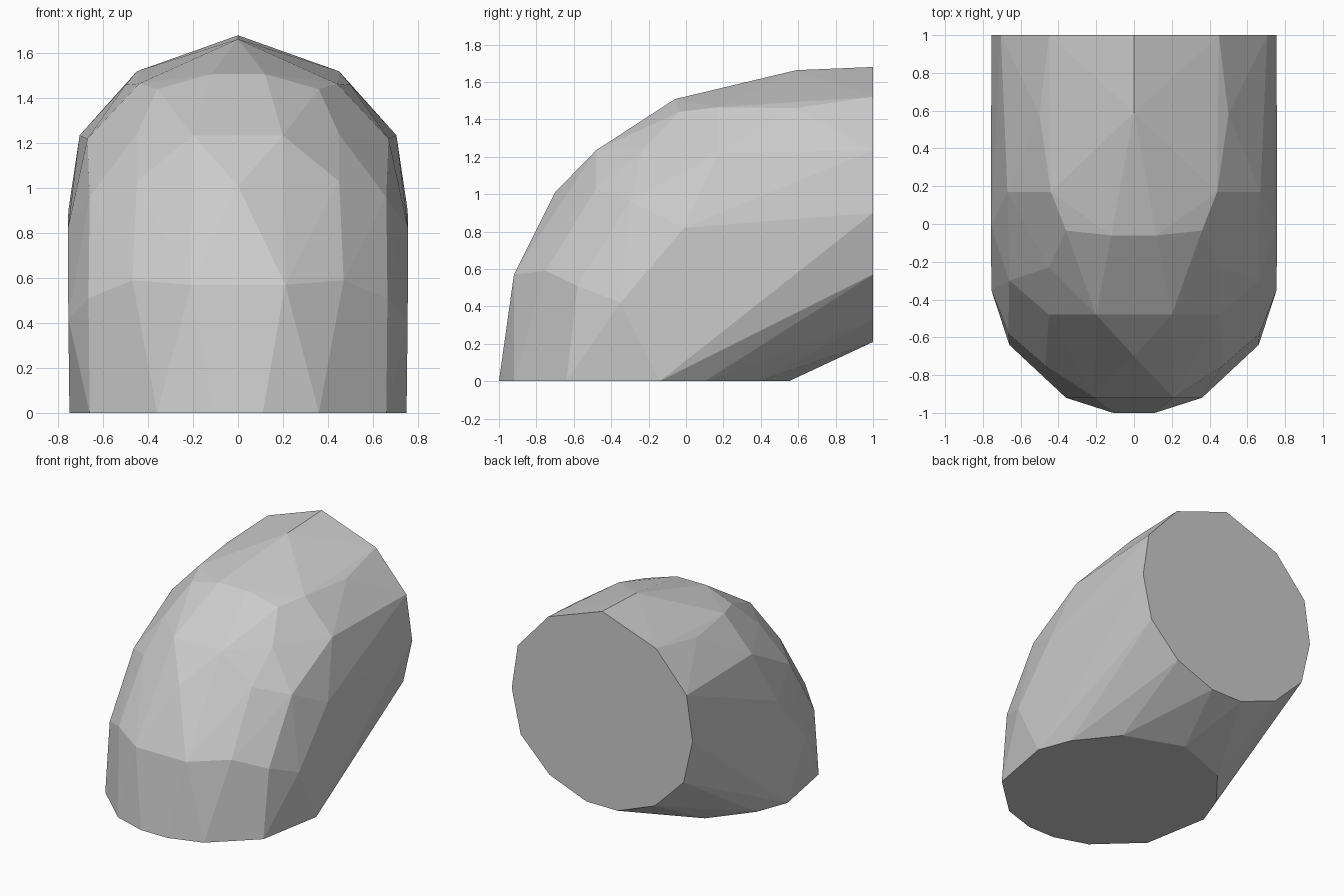
import bpy, bmesh

if "Cube" in bpy.data.objects:
    bpy.data.objects.remove(bpy.data.objects["Cube"])

# Half outlines of the two flat ends (13-sided)
foot = [(.11, -1), (.36, -.92), (.66, -.64), (.75, -.14), (.66, .1), (.43, .39), (0, .55)]   # x, y at z=0
back = [(0, 1.68), (.45, 1.52), (.705, 1.235), (.755, .9), (.68, .57), (.44, .33), (.13, .21)]  # x, z at y=1

# Half rings of the domed bend between the ends
bend = [
    (.21, -.92, .57), (.47, -.75, .59), (.665, -.58, .51), (.755, -.35, .42),
    (0, -.70, 1.01), (.45, -.48, 1.03), (.66, -.30, .96), (.757, -.01, .82),
    (.20, -.48, 1.235), (.45, -.23, 1.24), (.67, .17, 1.22),
    (.12, -.06, 1.508), (.36, -.035, 1.44), (.44, .17, 1.465),
    (0, .59, 1.663), (.50, .58, 1.46),
]

half = [(x, y, 0) for x, y in foot] + [(x, 1, z) for x, z in back] + bend
points = set(half) | {(-x, y, z) for x, y, z in half if x > 0}

# Faceted convex skin over the mirrored rings
bm = bmesh.new()
for p in sorted(points):
    bm.verts.new(p)
bmesh.ops.convex_hull(bm, input=bm.verts[:])
bmesh.ops.delete(bm, geom=[v for v in bm.verts if not v.link_faces], context='VERTS')
bmesh.ops.dissolve_limit(bm, angle_limit=.01, verts=bm.verts[:], edges=bm.edges[:])
bmesh.ops.recalc_face_normals(bm, faces=bm.faces[:])

mesh = bpy.data.meshes.new("elbow_shell")
bm.to_mesh(mesh)
bm.free()
shell = bpy.data.objects.new("elbow_shell", mesh)
bpy.context.collection.objects.link(shell)
